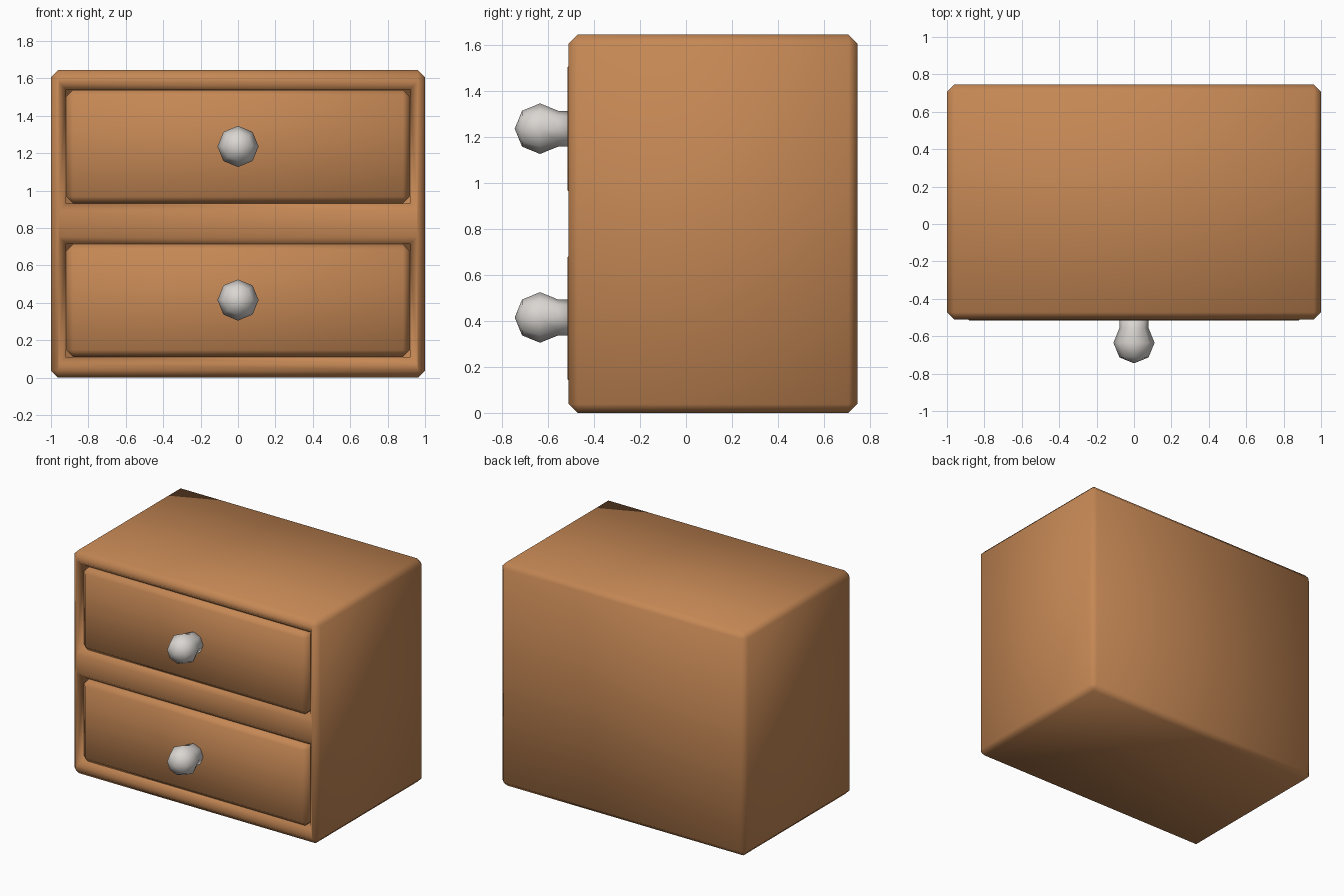
import bpy, bmesh, math
from mathutils import Vector

if "Cube" in bpy.data.objects:
    bpy.data.objects.remove(bpy.data.objects["Cube"])


def material(name, rgb):
    m = bpy.data.materials.new(name)
    m.diffuse_color = (*rgb, 1)
    m.use_nodes = True
    m.node_tree.nodes["Principled BSDF"].inputs["Base Color"].default_value = m.diffuse_color
    return m


wood = material("warm_wood", (0.56, 0.245, 0.09))
metal = material("pale_metal", (0.70, 0.67, 0.64))


def finish(bm, name, mat):
    bmesh.ops.recalc_face_normals(bm, faces=bm.faces[:])
    me = bpy.data.meshes.new(name)
    bm.to_mesh(me)
    bm.free()
    me.materials.append(mat)
    me.shade_smooth()
    ob = bpy.data.objects.new(name, me)
    bpy.context.collection.objects.link(ob)
    return ob


def chamfered_box(name, lo, hi, width, mat):
    lo, hi = Vector(lo), Vector(hi)
    bm = bmesh.new()
    bmesh.ops.create_cube(bm, size=1)
    for v in bm.verts:
        v.co = (lo + hi) / 2 + v.co * (hi - lo)
    bmesh.ops.bevel(bm, geom=bm.edges[:], offset=width, segments=1,
                    profile=0.5, affect='EDGES')
    return finish(bm, name, mat)


def loft(name, loops, mat):
    # joins equal-length point loops into a closed solid
    bm = bmesh.new()
    rings = [[bm.verts.new(p) for p in loop] for loop in loops]
    n = len(rings[0])
    for a, b in zip(rings, rings[1:]):
        for i in range(n):
            j = (i + 1) % n
            bm.faces.new((a[i], a[j], b[j], b[i]))
    bm.faces.new(rings[0])
    bm.faces.new(rings[-1][::-1])
    return finish(bm, name, mat)


def knob(name, z):
    # eight-sided ball on a short stem, turned about y
    bm = bmesh.new()
    profile = [(-0.49, 0.078), (-0.556, 0.078), (-0.635, 0.11), (-0.713, 0.078)]
    rings = []
    for y, r in profile:
        rings.append([bm.verts.new((r * math.cos(i * math.pi / 4), y,
                                    z + r * math.sin(i * math.pi / 4))) for i in range(8)])
    tip = bm.verts.new((0, -0.745, z))
    for i in range(8):
        j = (i + 1) % 8
        for a, b in zip(rings, rings[1:]):
            bm.faces.new((a[i], a[j], b[j], b[i]))
        bm.faces.new((rings[-1][i], rings[-1][j], tip))
    bm.faces.new(rings[0])
    return finish(bm, name, metal)


# cabinet body
body = chamfered_box("cabinet_body", (-1, -0.51, 0), (1, 0.745, 1.645), 0.038, wood)

for label, z0, z1 in (("lower", 0.11, 0.715), ("upper", 0.93, 1.54)):
    # opening with a sloped rim
    loops = []
    for y, g in ((-0.52, 0.048), (-0.472, 0), (-0.30, 0)):
        x = 0.92 + g
        loops.append([(-x, y, z0 - g), (x, y, z0 - g), (x, y, z1 + g), (-x, y, z1 + g)])
    cutter = loft(label + "_opening_cutter", loops, wood)
    cutter.hide_render = True
    bpy.context.view_layer.objects.active = body
    mod = body.modifiers.new("opening", 'BOOLEAN')
    mod.operation = 'DIFFERENCE'
    mod.solver = 'EXACT'
    mod.object = cutter
    bpy.ops.object.modifier_apply(modifier=mod.name)
    bpy.data.objects.remove(cutter)
    # drawer and knob
    chamfered_box(label + "_drawer", (-0.919, -0.516, z0 + 0.001),
                  (0.919, -0.31, z1 - 0.001), 0.037, wood)
    knob(label + "_knob", (0.415 if label == "lower" else 1.236))

body.data.shade_smooth()
